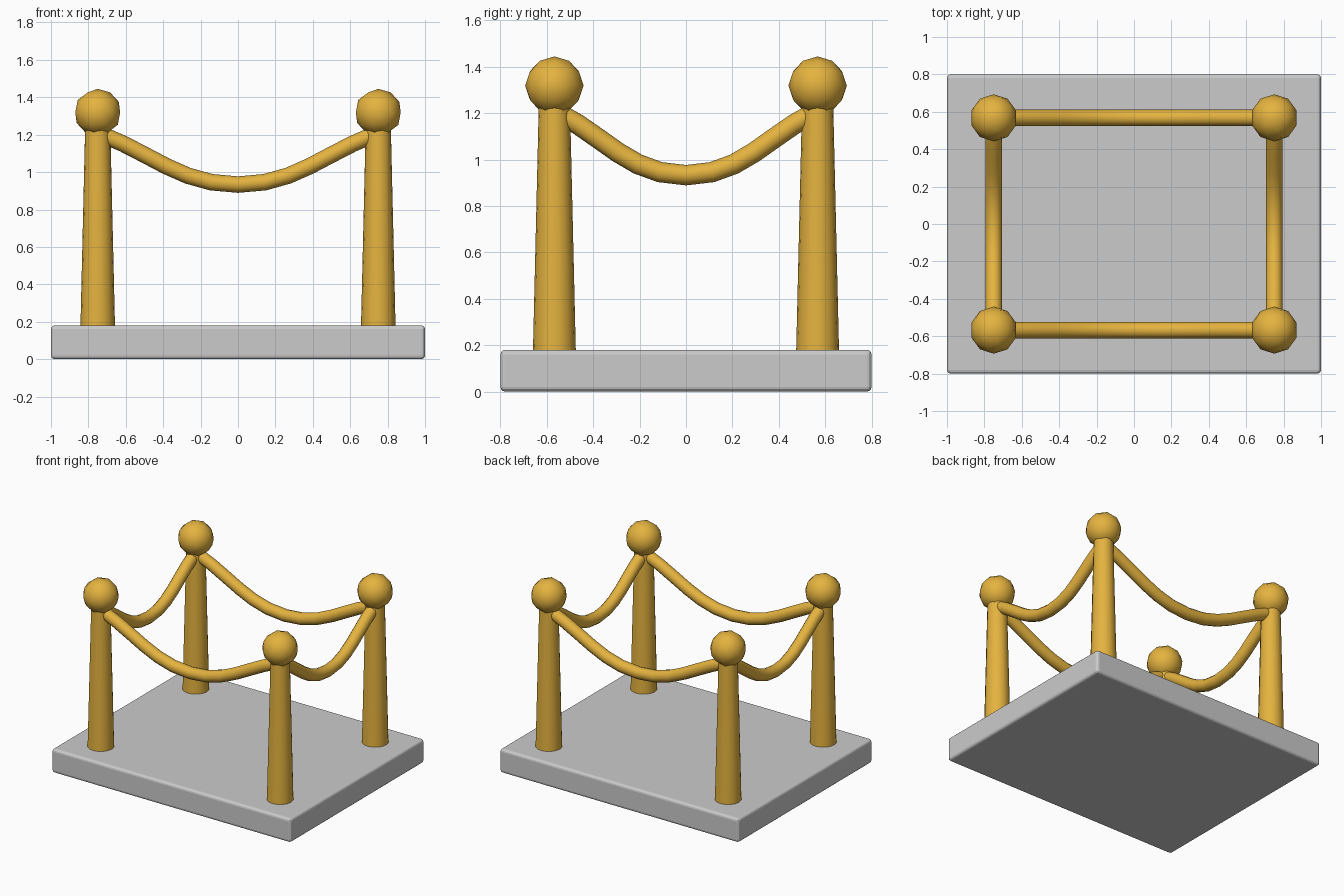
import bpy

if "Cube" in bpy.data.objects:
    bpy.data.objects.remove(bpy.data.objects["Cube"])

gold = bpy.data.materials.new("gold")
gold.diffuse_color = (0.78, 0.45, 0.05, 1)
gold.use_nodes = True
gold.node_tree.nodes["Principled BSDF"].inputs["Base Color"].default_value = gold.diffuse_color

PX, PY = 0.75, 0.5675   # post positions
ROPE_TOP, ROPE_LOW = 1.21, 0.933


def finish(name, angle=0.6, mat=None):
    ob = bpy.context.object
    ob.name = name
    if mat:
        ob.data.materials.append(mat)
    if angle:
        bpy.ops.object.shade_smooth_by_angle(angle=angle)
    return ob


def rope(name, a, b):
    # sagging three-point curve with a round section
    cu = bpy.data.curves.new(name, 'CURVE')
    cu.dimensions = '3D'
    cu.resolution_u = 6
    cu.bevel_depth = 0.044
    cu.bevel_resolution = 4
    cu.use_fill_caps = True
    sp = cu.splines.new('BEZIER')
    sp.bezier_points.add(2)
    mid = ((a[0] + b[0]) / 2, (a[1] + b[1]) / 2, ROPE_LOW)
    for p, co in zip(sp.bezier_points, ((*a, ROPE_TOP), mid, (*b, ROPE_TOP))):
        p.co = co
        p.handle_left_type = p.handle_right_type = 'AUTO'
    cu.materials.append(gold)
    ob = bpy.data.objects.new(name, cu)
    bpy.context.collection.objects.link(ob)


# base slab with rounded edges
bpy.ops.mesh.primitive_cube_add(size=1, location=(0, 0, 0.09))
base = bpy.context.object
base.scale = (2, 1.6, 0.18)
bpy.ops.object.transform_apply(location=False, scale=True)
finish("base", None)
bev = base.modifiers.new("bevel", 'BEVEL')
bev.width = 0.02
bev.segments = 3

# tapered posts with ball finials
for sx, h in ((-1, "left"), (1, "right")):
    for sy, d in ((-1, "front"), (1, "back")):
        bpy.ops.mesh.primitive_cone_add(vertices=16, radius1=0.0925, radius2=0.067,
                                        depth=1.08, location=(sx * PX, sy * PY, 0.71))
        finish(f"{d}_{h}_post", 0.6, gold)
        bpy.ops.mesh.primitive_ico_sphere_add(subdivisions=2, radius=0.126,
                                              location=(sx * PX, sy * PY, 1.319))
        finish(f"{d}_{h}_ball", 0.8, gold)

# ropes between neighbouring posts
rope("front_rope", (-PX, -PY), (PX, -PY))
rope("back_rope", (-PX, PY), (PX, PY))
rope("left_rope", (-PX, -PY), (-PX, PY))
rope("right_rope", (PX, -PY), (PX, PY))
